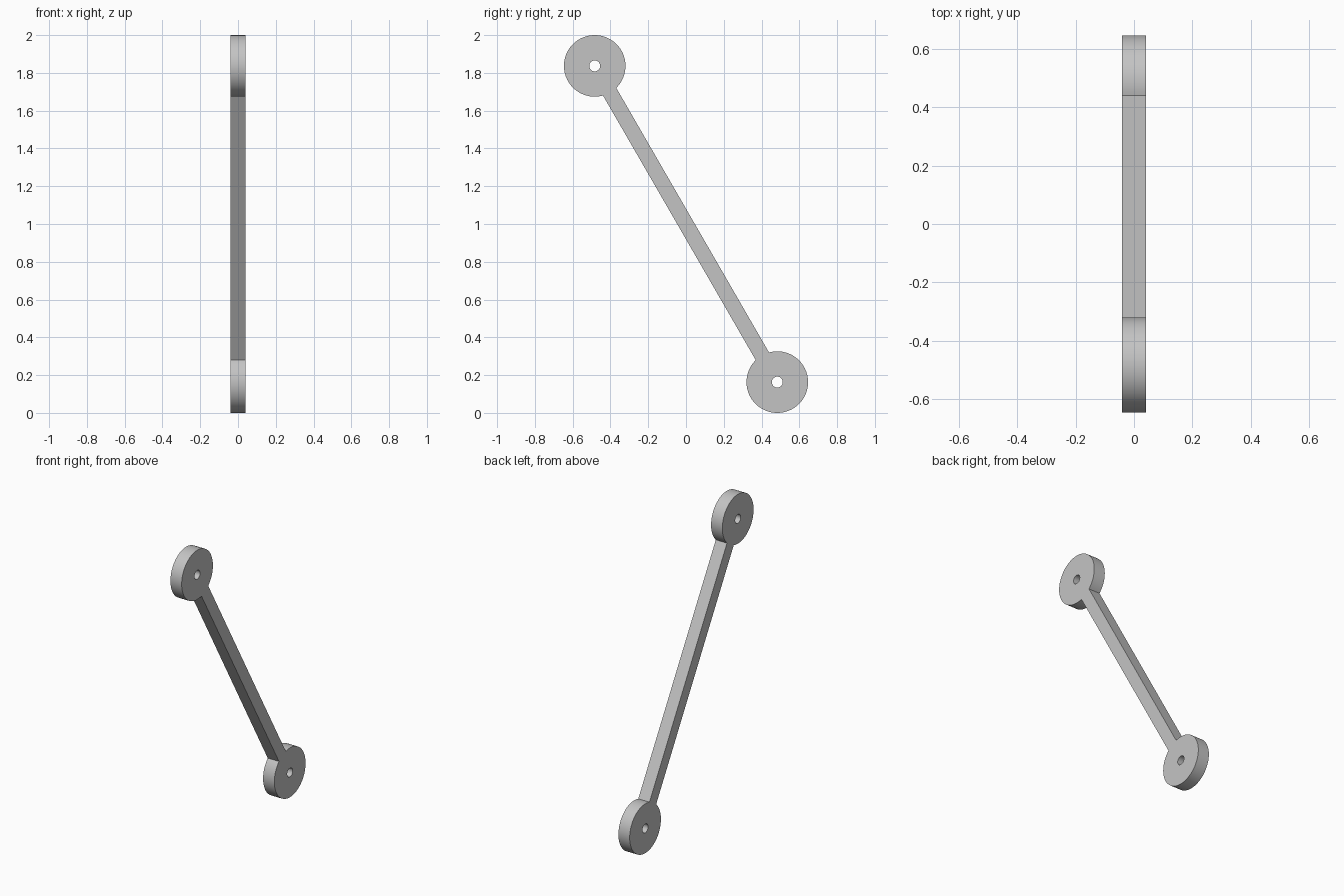
import bpy, bmesh
from math import sin, cos, asin, pi, radians
from mathutils import Matrix, Vector

cube = bpy.data.objects.get("Cube")
if cube:
    bpy.data.objects.remove(cube, do_unlink=True)

HALF_SPAN = 0.9665    # centre of the link to each eye
EYE_R = 0.163
HOLE_R = 0.029
BAR_HALF = 0.0405
THICK_HALF = 0.041
TILT = radians(30)


def arc(cx, radius, start, end, steps):
    """Points along an arc centred on the link's long axis."""
    angles = [start + (end - start) * i / steps for i in range(steps + 1)]
    return [(cx + radius * cos(a), radius * sin(a)) for a in angles]


def add_loop(curve, points):
    spline = curve.splines.new('POLY')
    spline.points.add(len(points) - 1)
    for p, (x, y) in zip(spline.points, points):
        p.co = (x, y, 0, 1)
    spline.use_cyclic_u = True


# Flat outline: two round eyes joined by a straight bar, with pin holes
curve = bpy.data.curves.new("link_profile", 'CURVE')
curve.dimensions = '2D'
curve.fill_mode = 'BOTH'
curve.extrude = THICK_HALF
neck = asin(BAR_HALF / EYE_R)
outline = (arc(HALF_SPAN, EYE_R, neck - pi, pi - neck, 72)
           + arc(-HALF_SPAN, EYE_R, neck, 2 * pi - neck, 72))
add_loop(curve, outline)
for side in (-1, 1):
    add_loop(curve, arc(side * HALF_SPAN, HOLE_R, 0, 2 * pi, 32)[:-1])

link = bpy.data.objects.new("connecting_link", curve)
bpy.context.collection.objects.link(link)
bpy.ops.object.select_all(action='DESELECT')
link.select_set(True)
bpy.context.view_layer.objects.active = link
bpy.ops.object.convert(target='MESH')
link = bpy.context.object

# Stand the link up, leaning its top towards the front
along = Vector((0, -sin(TILT), cos(TILT)))
across = Vector((0, -cos(TILT), -sin(TILT)))
turn = Matrix((along, across, along.cross(across))).transposed().to_4x4()
bm = bmesh.new()
bm.from_mesh(link.data)
bmesh.ops.remove_doubles(bm, verts=bm.verts, dist=0.0001)
bmesh.ops.transform(bm, matrix=Matrix.Translation((0, 0, 1)) @ turn, verts=bm.verts)
bmesh.ops.recalc_face_normals(bm, faces=bm.faces)
bm.to_mesh(link.data)
bm.free()

# Plain grey metal
grey = bpy.data.materials.new("grey_metal")
grey.use_nodes = True
colour = (0.55, 0.55, 0.55, 1)
grey.diffuse_color = colour
grey.node_tree.nodes["Principled BSDF"].inputs["Base Color"].default_value = colour
link.data.materials.clear()
link.data.materials.append(grey)
bpy.ops.object.shade_smooth_by_angle(angle=radians(30))
